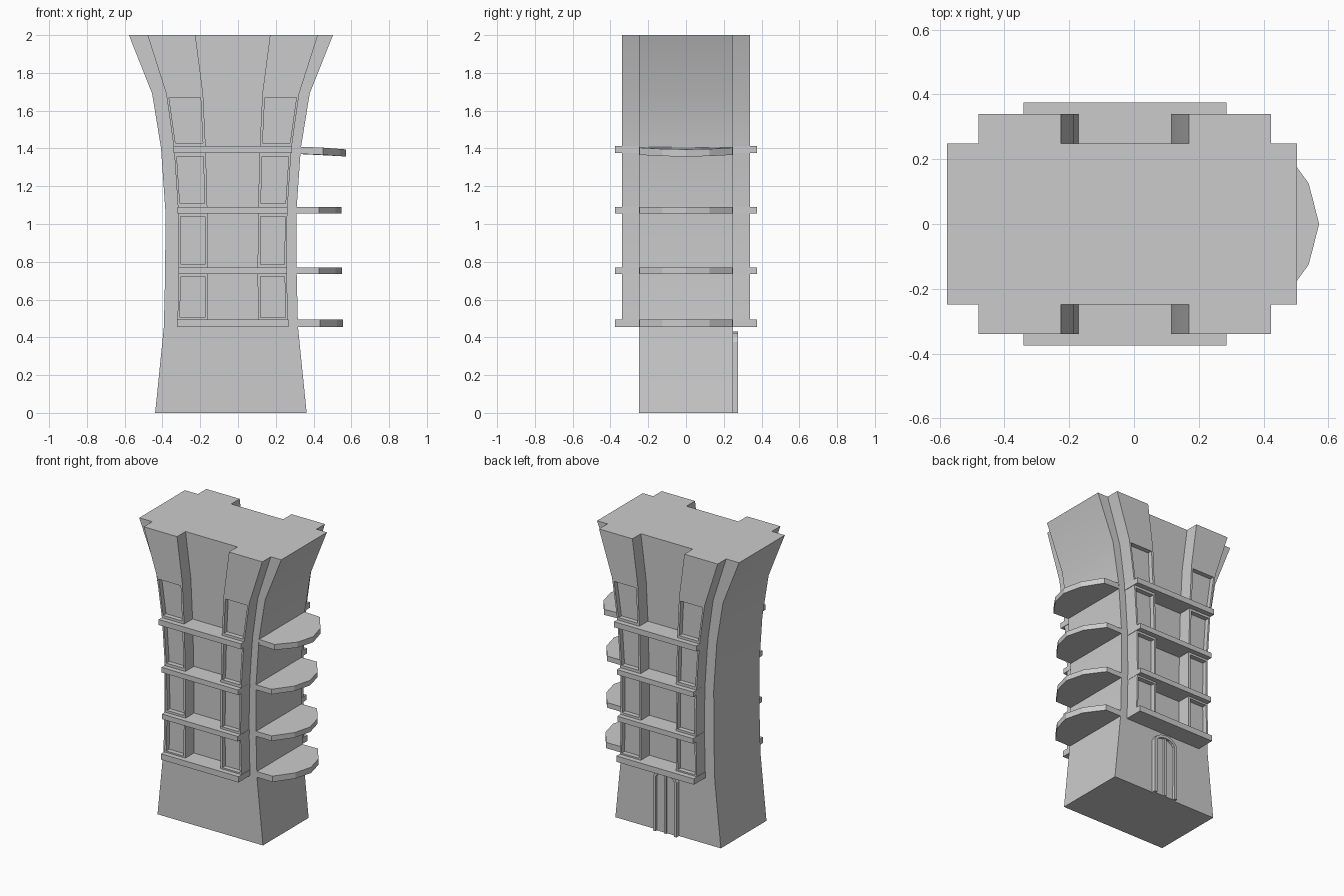
import bpy, bmesh

if "Cube" in bpy.data.objects:
    bpy.data.objects.remove(bpy.data.objects["Cube"])

Z = [0.455, 0.75, 1.07, 1.40, 1.69, 2.0]
BODY = [0.355, 0.348, 0.347, 0.370, 0.417, 0.540]      # half widths of the core
OUTER = [0.293, 0.286, 0.289, 0.311, 0.352, 0.451]     # pier outer edge
INNER = [0.134, 0.132, 0.134, 0.143, 0.157, 0.1975]    # pier inner edge
BODY_X, PIER_X, DEPTH = -0.0375, -0.028, 0.248
FLOORS = [(0.455, 0.495), (0.735, 0.77), (1.055, 1.09), (1.375, 1.413)]


def lerp(values, z):
    for i in range(len(Z) - 1):
        if z <= Z[i + 1]:
            t = (z - Z[i]) / (Z[i + 1] - Z[i])
            return values[i] + t * (values[i + 1] - values[i])
    return values[-1]


def add_prism(bm, lower, upper):
    """Closed solid between two matching loops of points."""
    a = [bm.verts.new(p) for p in lower]
    b = [bm.verts.new(p) for p in upper]
    faces = [bm.faces.new(a), bm.faces.new(b[::-1])]
    n = len(a)
    for i in range(n):
        faces.append(bm.faces.new((a[i], b[i], b[(i + 1) % n], a[(i + 1) % n])))
    bmesh.ops.recalc_face_normals(bm, faces=faces)


def make(name, prisms, x=0.0):
    bm = bmesh.new()
    for lower, upper in prisms:
        add_prism(bm, lower, upper)
    mesh = bpy.data.meshes.new(name)
    bm.to_mesh(mesh)
    bm.free()
    ob = bpy.data.objects.new(name, mesh)
    ob.location.x = x
    bpy.context.collection.objects.link(ob)
    return ob


def along_y(pts, y0, y1):
    return [(x, y0, z) for x, z in pts], [(x, y1, z) for x, z in pts]


def box(x0, x1, y0, y1, z0, z1):
    return along_y([(x0, z0), (x1, z0), (x1, z1), (x0, z1)], y0, y1)


def finish(ob):
    bpy.ops.object.select_all(action='DESELECT')
    bpy.context.view_layer.objects.active = ob
    ob.select_set(True)
    for m in list(ob.modifiers):
        bpy.ops.object.modifier_apply(modifier=m.name)
    bpy.ops.object.shade_smooth_by_angle(angle=0.5)


# Flared core of the tower
side = [(0.401, 0.0)] + list(zip(BODY, Z))
profile = side + [(-w, z) for w, z in reversed(side)]
finish(make("tower_core", [along_y(profile, -DEPTH, DEPTH)], BODY_X))

# Four curved piers with recessed windows
pier_pts = list(zip(OUTER, Z)) + list(zip(INNER, Z))[::-1]
pier = make("piers", [along_y(pier_pts, -0.34, -0.2)], PIER_X)
windows = []
for z0, z1 in [(0.505, 0.722), (0.785, 1.04), (1.109, 1.358), (1.43, 1.67)]:
    pts = [(lerp(OUTER, z0) - 0.012, z0), (lerp(OUTER, z1) - 0.012, z1),
           (lerp(INNER, z1) + 0.014, z1), (lerp(INNER, z0) + 0.014, z0)]
    windows.append(along_y(pts, -0.4, -0.308))
cutter = make("window_cutter", windows, PIER_X)
cutter.hide_render = True
cut = pier.modifiers.new("windows", 'BOOLEAN')
cut.operation, cut.object, cut.solver = 'DIFFERENCE', cutter, 'EXACT'
mirror = pier.modifiers.new("mirror", 'MIRROR')
mirror.use_axis = (True, True, False)
finish(pier)
bpy.data.objects.remove(cutter)

# Floor ledges on front and back, rounded balconies on the right
for i, (z0, z1) in enumerate(FLOORS):
    w = lerp(OUTER, (z0 + z1) / 2) + 0.002
    make(f"floor_ledge_{i + 1}", [box(-w, w, -0.375, -0.2, z0, z1),
                                  box(-w, w, 0.2, 0.375, z0, z1)], PIER_X)
    wall = BODY_X + lerp(BODY, (z0 + z1) / 2)
    drop = 0.018 if i == 3 else 0.0
    half = [(-0.1, 0.247), (0.118, 0.247), (0.207, 0.125)]
    plan = [(x, -y) for x, y in half] + [(0.239, 0.0)] + half[::-1]
    tilt = [drop * max(0, x) / 0.239 for x, _ in plan]
    loops = [[(wall + x, y, z - t) for (x, y), t in zip(plan, tilt)] for z in (z0, z1)]
    make(f"balcony_{i + 1}", [loops])

# Arched double door on the back
arch = [(0.09, 0.375), (0.074, 0.402), (0.043, 0.422), (0.0, 0.43)]
arch += [(-x, z) for x, z in arch[-2::-1]]
inset = [(x * 0.78, 0.375 + (z - 0.375) * 0.64) for x, z in arch]
frame = []
out_path = [(0.09, 0.0)] + arch + [(-0.09, 0.0)]
in_path = [(0.07, 0.0)] + inset + [(-0.07, 0.0)]
for i in range(len(out_path) - 1):
    quad = [out_path[i], out_path[i + 1], in_path[i + 1], in_path[i]]
    frame.append(along_y(quad, 0.24, 0.275))
make("door_frame", frame, -0.03)
make("door_leaves", [along_y(in_path, 0.24, 0.258)], -0.03)
make("door_mullion", [box(-0.008, 0.008, 0.24, 0.27, 0.0, 0.408)], -0.03)
